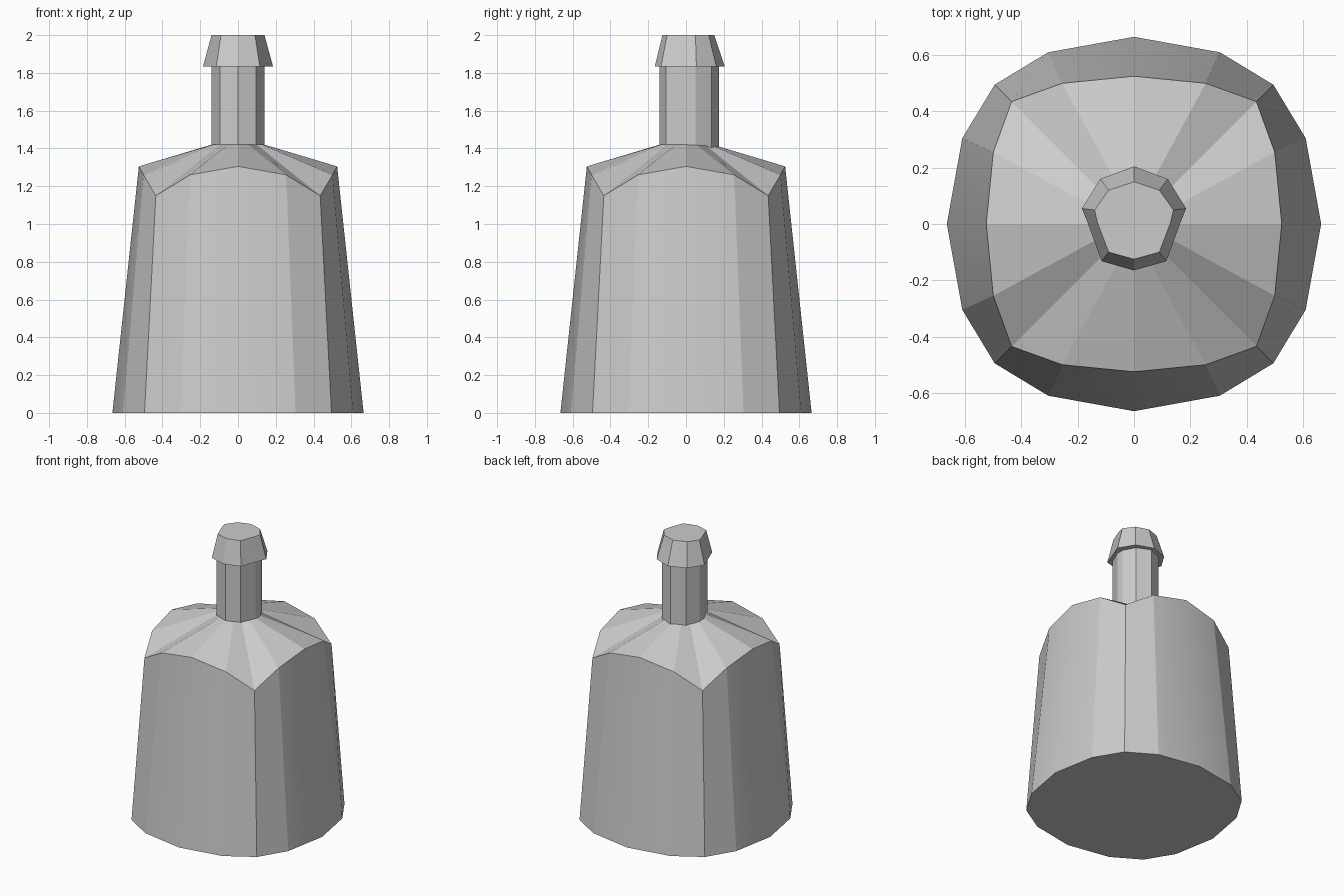
import bpy
import bmesh
import math

cube = bpy.data.objects.get("Cube")
if cube:
    bpy.data.objects.remove(cube, do_unlink=True)

grey = bpy.data.materials.new("plain_grey")
grey.use_nodes = True
grey.diffuse_color = (0.6, 0.6, 0.6, 1)
grey.node_tree.nodes["Principled BSDF"].inputs["Base Color"].default_value = (0.6, 0.6, 0.6, 1)


def loft(name, rings, angle):
    """Skin closed rings of points from bottom to top and close both ends."""
    bm = bmesh.new()
    loops = [[bm.verts.new(p) for p in ring] for ring in rings]
    n = len(loops[0])
    for low, high in zip(loops, loops[1:]):
        for i in range(n):
            j = (i + 1) % n
            bm.faces.new((low[i], low[j], high[j], high[i]))
    bm.faces.new(loops[0][::-1])
    bm.faces.new(loops[-1])
    bmesh.ops.recalc_face_normals(bm, faces=bm.faces[:])
    mesh = bpy.data.meshes.new(name)
    bm.to_mesh(mesh)
    bm.free()
    mesh.materials.append(grey)
    obj = bpy.data.objects.new(name, mesh)
    bpy.context.collection.objects.link(obj)
    bpy.ops.object.select_all(action="DESELECT")
    obj.select_set(True)
    bpy.context.view_layer.objects.active = obj
    bpy.ops.object.shade_smooth_by_angle(angle=math.radians(angle))
    return obj


def quarter_turns(quarter):
    """Repeat a quarter of a ring around the z axis."""
    ring = []
    for k in range(4):
        c, s = round(math.cos(k * math.pi / 2)), round(math.sin(k * math.pi / 2))
        ring += [(x * c - y * s, x * s + y * c, z) for x, y, z in quarter]
    return ring


def mirrored(half, z):
    """Mirror the right half of a ring, listed front to back, across x."""
    left = [(-x, y) for x, y in reversed(half) if x > 0]
    return [(x, y, z) for x, y in half + left]


# Tapered body with drooping corners and a shallow shoulder
base = quarter_turns([(0.665, 0, 0), (0.61, 0.305, 0), (0.495, 0.495, 0), (0.305, 0.61, 0)])
rim = quarter_turns([(0.525, 0, 1.305), (0.50, 0.255, 1.26), (0.435, 0.435, 1.15), (0.255, 0.50, 1.26)])
collar = [(0.14 * math.cos(i * math.pi / 8), 0.14 * math.sin(i * math.pi / 8), 1.42)
          for i in range(16)]
loft("body", [base, rim, collar], 18)

# Neck, its back half slightly wider than the front
neck_half = [(0, -0.14), (0.095, -0.105), (0.14, 0), (0.14, 0.05), (0.095, 0.135), (0, 0.175)]
loft("neck", [mirrored(neck_half, z) for z in (1.36, 1.85)], 18)

# Flared cap with a stepped seam at the sides
lip_half = [(0, -0.165), (0.115, -0.132), (0.165, 0.005), (0.185, 0.055), (0.12, 0.16), (0, 0.205)]
top_half = [(0, -0.125), (0.09, -0.10), (0.13, 0.005), (0.14, 0.05), (0.09, 0.12), (0, 0.15)]
loft("cap", [mirrored(lip_half, 1.835), mirrored(top_half, 2.0)], 18)
